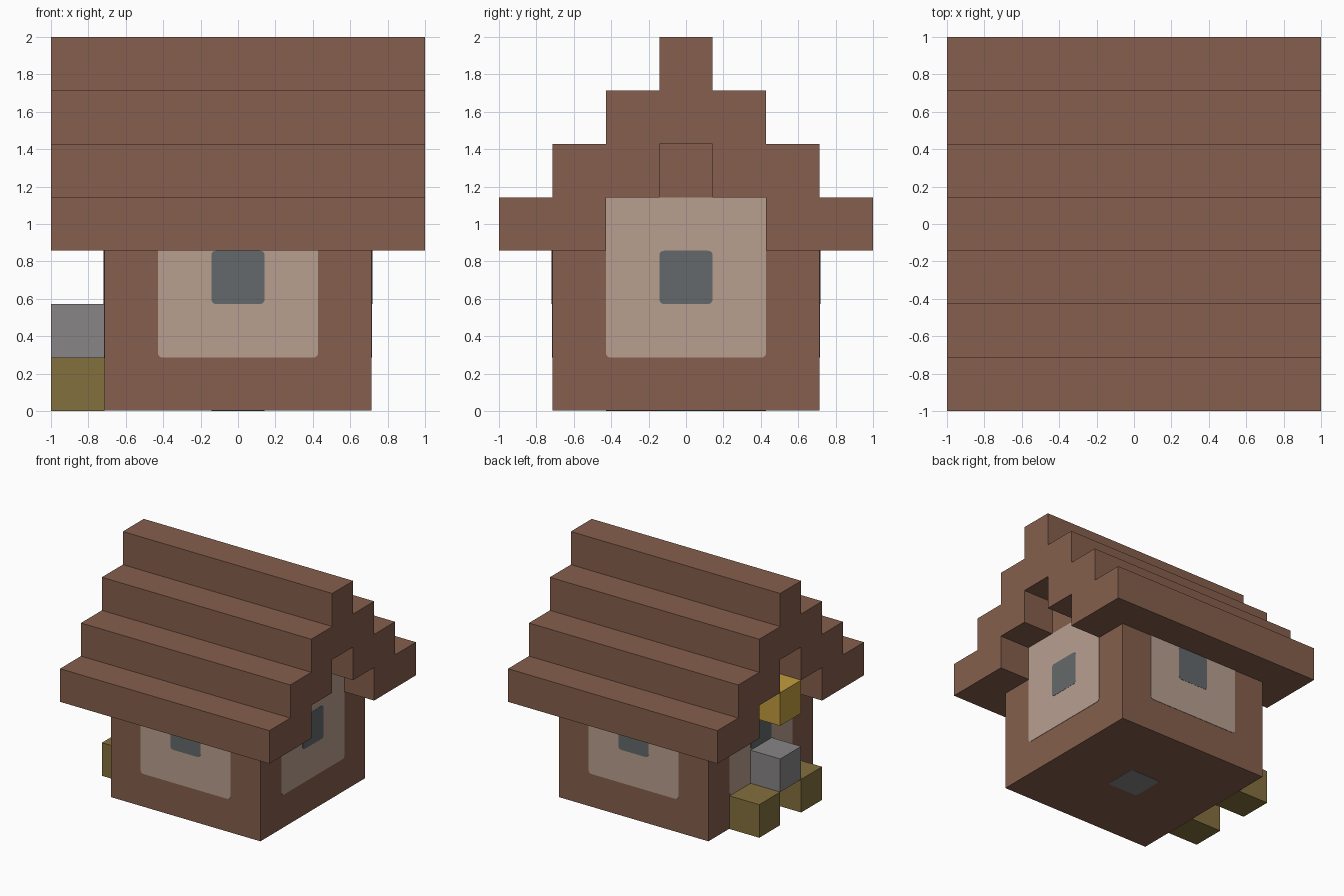
import bpy, bmesh
from math import pi
from mathutils import Matrix, Vector

cube = bpy.data.objects.get("Cube")
if cube:
    bpy.data.objects.remove(cube, do_unlink=True)

U = 2 / 7  # one building block


def material(name, hexcode):
    srgb = [int(hexcode[i:i + 2], 16) / 255 for i in (0, 2, 4)]
    lin = [c / 12.92 if c <= 0.04045 else ((c + 0.055) / 1.055) ** 2.4 for c in srgb]
    mat = bpy.data.materials.new(name)
    mat.use_nodes = True
    mat.diffuse_color = (*lin, 1)
    mat.node_tree.nodes["Principled BSDF"].inputs["Base Color"].default_value = (*lin, 1)
    return mat


BROWN = material("brown_wood", "855f4d")
CREAM = material("cream_plaster", "b89f90")
GLASS = material("dark_glass", "64696b")
STONE = material("grey_stone", "878585")
OCHRE = material("ochre", "84703e")
GOLD = material("gold", "c29c3d")


def finish(name, bm, mat):
    bmesh.ops.recalc_face_normals(bm, faces=bm.faces)
    mesh = bpy.data.meshes.new(name)
    bm.to_mesh(mesh)
    bm.free()
    mesh.materials.append(mat)
    obj = bpy.data.objects.new(name, mesh)
    bpy.context.collection.objects.link(obj)


def extrude_profile(name, points, half_length, mat):
    """Extrude a closed (y, z) profile along x."""
    bm = bmesh.new()
    face = bm.faces.new([bm.verts.new((-half_length, y, z)) for y, z in points])
    moved = bmesh.ops.extrude_face_region(bm, geom=[face])["geom"]
    verts = [v for v in moved if isinstance(v, bmesh.types.BMVert)]
    bmesh.ops.translate(bm, verts=verts, vec=(2 * half_length, 0, 0))
    finish(name, bm, mat)


def block(name, centre, mat):
    bm = bmesh.new()
    bmesh.ops.create_cube(bm, size=U, matrix=Matrix.Translation(Vector(centre) * U))
    finish(name, bm, mat)


def plate(name, width, height, place, thick, mat, round_top=True):
    """Thin plate with rounded corners, facing -y before placing."""
    bm = bmesh.new()
    bmesh.ops.create_cube(bm, size=1, matrix=Matrix.Diagonal((width, thick, height, 1)))
    corners = [e for e in bm.edges
               if abs(e.verts[0].co.y - e.verts[1].co.y) > thick / 2
               and (round_top or e.verts[0].co.z < 0)]
    bmesh.ops.bevel(bm, geom=corners, offset=0.025, segments=3, profile=0.5, affect='EDGES')
    bm.transform(place)
    finish(name, bm, mat)


def mirrored(half):
    """Close a half profile across y = 0."""
    return half + [(-y, z) for y, z in reversed(half)]


# Walls with stepped gables
half = [(2.5 * U, 0.002)]
for step in range(3):
    y = (2.5, 1.5, 0.5)[step] * U
    half += [(y, (3 + step) * U)]
    if step < 2:
        half += [(y - U, (3 + step) * U)]
extrude_profile("walls", mirrored(half), 2.5 * U, BROWN)

# Stepped roof: underside first, then the outer steps up to the ridge
under, outer = [], []
for step in range(4):
    y, z = (3.5 - step) * U, (3 + step) * U
    outer += [(y, z), (y, z + U)]
for step in range(3):
    y, z = (0.5 + step) * U, (5 - step) * U
    under += [(y, z)]
    if step < 2:
        under += [(y, z - U)]
under += [(1.5 * U, 3 * U)]
unique = []
for p in under[:4] + under[-1:] + outer:
    if p not in unique:
        unique.append(p)
extrude_profile("roof", mirrored(unique), 3.5 * U, BROWN)

# Plaster panels and windows on all four walls
for i, side in enumerate(("front", "left", "back", "right")):
    turn = Matrix.Rotation(i * pi / 2, 4, 'Z')
    rows = 3 if i % 2 else 2
    at = Matrix.Translation((0, -2.5 * U, (1 + rows / 2) * U))
    plate(side + "_panel", 3 * U, rows * U, turn @ at, 0.006, CREAM, round_top=False)
    at = Matrix.Translation((0, -2.5 * U, 2.5 * U))
    plate(side + "_window", U, U, turn @ at, 0.009, GLASS)

# Square under the floor
plate("floor_plate", U, U,
      Matrix.Translation((0, 0, 0.002)) @ Matrix.Rotation(pi / 2, 4, 'X'), 0.004, STONE)

# Blocks on the right side
for name, y in (("front_foot_block", -1), ("back_foot_block", 1)):
    block(name, (-3, y, 0.5), OCHRE)
block("stone_block", (-3, 0, 1.5), STONE)
block("lantern_block", (-3, 0, 3.5), GOLD)
